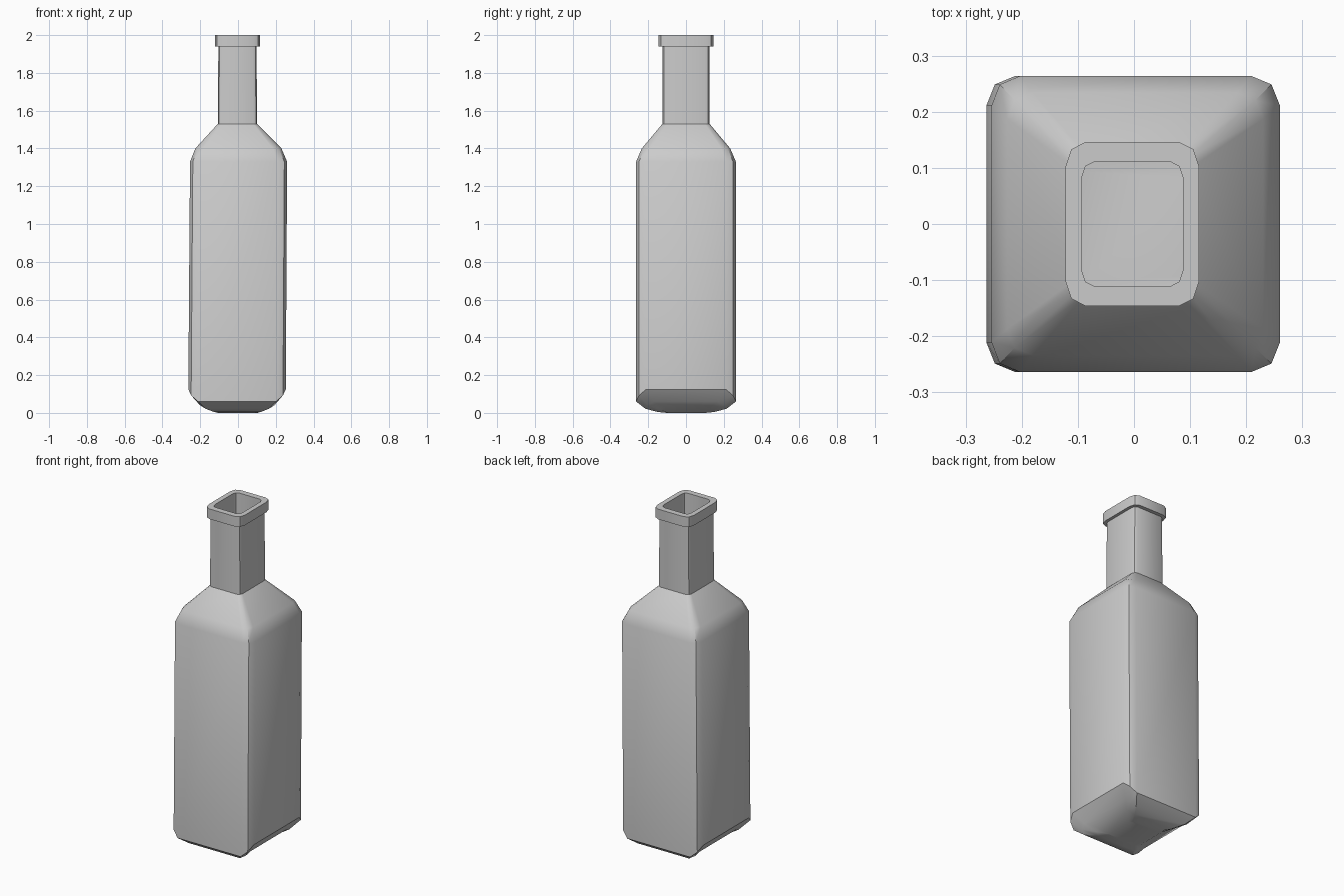
import bpy, bmesh

if "Cube" in bpy.data.objects:
    bpy.data.objects.remove(bpy.data.objects["Cube"])


def ring(cx, hx, hy, z, cut=0.2, zy=None):
    """Rounded rectangle, 12 points. zy gives the height of the y sides."""
    zy = z if zy is None else zy
    c, m = cut, cut * 0.29
    q = [(hx, hy * (1 - c), z),
         (hx * (1 - m), hy * (1 - m), (z + zy) / 2),
         (hx * (1 - c), hy, zy)]
    pts = q + [(-x, y, h) for x, y, h in reversed(q)]
    pts += [(-x, -y, h) for x, y, h in q]
    pts += [(x, -y, h) for x, y, h in reversed(q)]
    return [(x + cx, y, h) for x, y, h in pts]


def loft(name, rings, cap_start=False):
    bm = bmesh.new()
    loops = [[bm.verts.new(p) for p in r] for r in rings]
    n = len(loops[0])
    for a, b in zip(loops, loops[1:]):
        for i in range(n):
            j = (i + 1) % n
            bm.faces.new((a[i], a[j], b[j], b[i]))
    if cap_start:
        bm.faces.new(list(reversed(loops[0])))
    mesh = bpy.data.meshes.new(name)
    bm.to_mesh(mesh)
    bm.free()
    obj = bpy.data.objects.new(name, mesh)
    bpy.context.collection.objects.link(obj)
    bpy.ops.object.select_all(action='DESELECT')
    obj.select_set(True)
    bpy.context.view_layer.objects.active = obj
    bpy.ops.object.shade_smooth_by_angle(angle=0.55)
    return obj


NX = -0.003  # neck sits slightly off centre

# Body: rounded base, slightly leaning walls, sloping shoulder
loft("bottle_body", [
    ring(-0.002, 0.105, 0.10, 0.0),
    ring(-0.003, 0.155, 0.15, 0.03, zy=0.005),
    ring(-0.004, 0.21, 0.215, 0.06, zy=0.022),
    ring(-0.005, 0.258, 0.264, 0.125, zy=0.06),
    ring(0.003, 0.257, 0.264, 1.33),
    ring(0.002, 0.228, 0.234, 1.40),
    ring(NX, 0.104, 0.125, 1.53),
], cap_start=True)

# Neck: straight tube
loft("bottle_neck", [
    ring(NX, 0.104, 0.125, 1.53),
    ring(NX, 0.101, 0.124, 1.94),
])

# Lip: collar, flat rim and inner wall of the mouth
loft("bottle_lip", [
    ring(NX, 0.101, 0.124, 1.94, 0.3),
    ring(NX, 0.119, 0.146, 1.94, 0.3),
    ring(NX, 0.119, 0.146, 2.0, 0.3),
    ring(NX, 0.09, 0.111, 2.0, 0.25),
    ring(NX, 0.09, 0.111, 1.53, 0.25),
])
